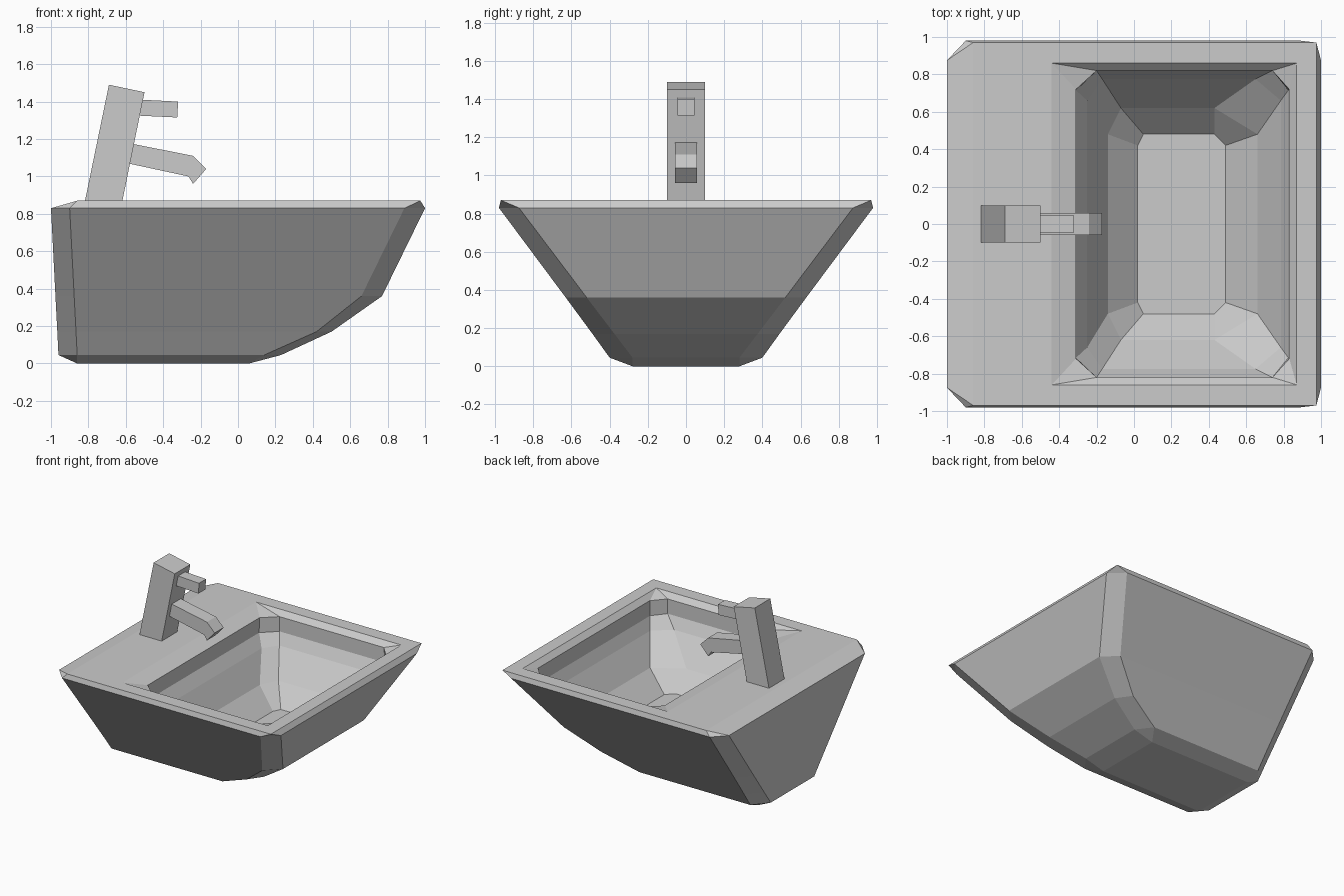
import bpy, bmesh

if "Cube" in bpy.data.objects:
    bpy.data.objects.remove(bpy.data.objects["Cube"])


def finish(name, bm):
    bmesh.ops.remove_doubles(bm, verts=bm.verts, dist=0.0005)
    bmesh.ops.recalc_face_normals(bm, faces=bm.faces)
    mesh = bpy.data.meshes.new(name)
    bm.to_mesh(mesh)
    bm.free()
    obj = bpy.data.objects.new(name, mesh)
    bpy.context.collection.objects.link(obj)
    return obj


def loft(name, rings):
    """Join chamfered rectangles; each is back x, its corner x, front corner x, front x, corner y, side y, z."""
    bm = bmesh.new()
    loops = []
    for x0, x0c, x1c, x1, yc, y, z in rings:
        half = [(x0, yc), (x0c, y), (x1c, y), (x1, yc)]
        pts = half + [(px, -py) for px, py in reversed(half)]
        loops.append([bm.verts.new((px, py, z)) for px, py in pts])
    for a, b in zip(loops, loops[1:]):
        for i in range(8):
            j = (i + 1) % 8
            bm.faces.new((a[i], a[j], b[j], b[i]))
    bm.faces.new(loops[0])
    bm.faces.new(loops[-1])
    return finish(name, bm)


def slab(name, profile, half_width):
    """Side profile in x and z, extruded across y."""
    bm = bmesh.new()
    face = bm.faces.new([bm.verts.new((x, -half_width, z)) for x, z in profile])
    new = bmesh.ops.extrude_face_region(bm, geom=[face])["geom"]
    verts = [v for v in new if isinstance(v, bmesh.types.BMVert)]
    bmesh.ops.translate(bm, verts=verts, vec=(0, 2 * half_width, 0))
    return finish(name, bm)


# Basin: up the outside, over the rim, down into the bowl
loft("basin", [
    (-0.86, -0.86, 0.06, 0.06, 0.28, 0.28, 0.00),
    (-0.96, -0.86, 0.14, 0.23, 0.28, 0.40, 0.045),
    (-0.966, -0.866, 0.42, 0.50, 0.375, 0.49, 0.17),
    (-0.976, -0.876, 0.66, 0.77, 0.52, 0.63, 0.36),
    (-1.00, -0.90, 0.89, 1.00, 0.875, 0.98, 0.83),
    (-0.86, -0.86, 0.975, 0.975, 0.97, 0.97, 0.87),
    (-0.44, -0.44, 0.87, 0.87, 0.86, 0.86, 0.87),
    (-0.31, -0.20, 0.74, 0.83, 0.72, 0.82, 0.83),
    (-0.31, -0.20, 0.74, 0.825, 0.715, 0.82, 0.71),
    (-0.25, -0.17, 0.65, 0.785, 0.66, 0.775, 0.62),
    (-0.14, -0.07, 0.43, 0.66, 0.48, 0.62, 0.42),
    (0.02, 0.05, 0.43, 0.49, 0.42, 0.48, 0.27),
])

# Tap: leaning post, bent spout and lever
slab("tap_post", [(-0.82, 0.86), (-0.62, 0.86), (-0.50, 1.45), (-0.69, 1.49)], 0.10)
slab("tap_spout", [(-0.57, 1.175), (-0.24, 1.11), (-0.17, 1.04),
                   (-0.24, 0.96), (-0.265, 1.0), (-0.59, 1.07)], 0.058)
slab("tap_lever", [(-0.52, 1.41), (-0.32, 1.40), (-0.325, 1.315), (-0.535, 1.325)], 0.045)
